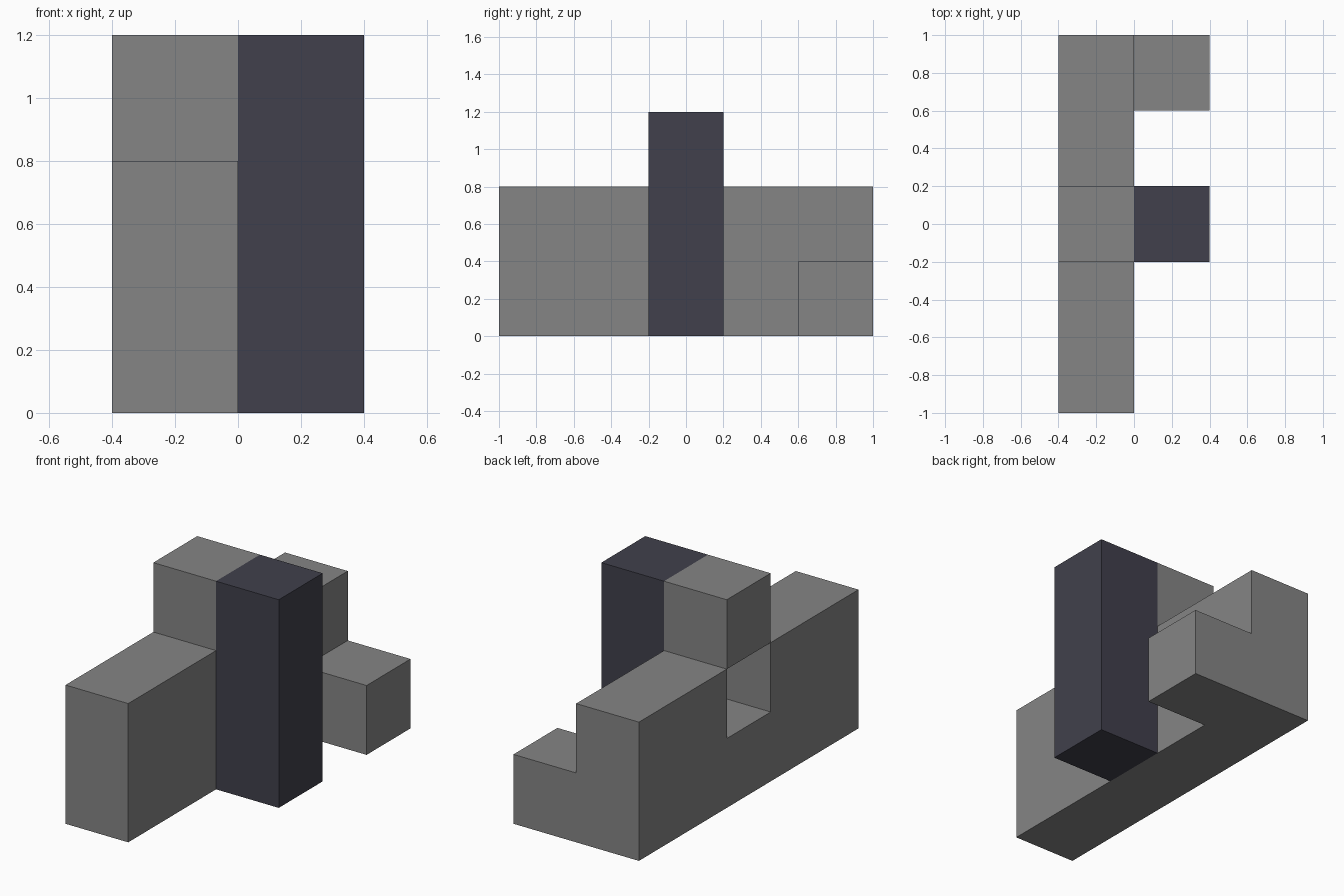
import bpy
import bmesh

cube = bpy.data.objects.get("Cube")
if cube:
    bpy.data.objects.remove(cube, do_unlink=True)


def make_material(name, rgb):
    mat = bpy.data.materials.new(name)
    mat.use_nodes = True
    color = (*rgb, 1.0)
    mat.diffuse_color = color
    mat.node_tree.nodes["Principled BSDF"].inputs["Base Color"].default_value = color
    return mat


def extrude_profile(name, profile, x_min, x_max, mat):
    """Extrude a closed (y, z) outline along x."""
    bm = bmesh.new()
    face = bm.faces.new([bm.verts.new((x_min, y, z)) for y, z in profile])
    result = bmesh.ops.extrude_face_region(bm, geom=[face])
    moved = [v for v in result["geom"] if isinstance(v, bmesh.types.BMVert)]
    bmesh.ops.translate(bm, verts=moved, vec=(x_max - x_min, 0, 0))
    bmesh.ops.recalc_face_normals(bm, faces=bm.faces)
    mesh = bpy.data.meshes.new(name)
    bm.to_mesh(mesh)
    bm.free()
    mesh.materials.append(mat)
    obj = bpy.data.objects.new(name, mesh)
    bpy.context.collection.objects.link(obj)
    return obj


def block(name, xs, ys, zs, mat):
    outline = [(ys[0], zs[0]), (ys[1], zs[0]), (ys[1], zs[1]), (ys[0], zs[1])]
    return extrude_profile(name, outline, *xs, mat)


grey = make_material("mid grey", (0.235, 0.235, 0.235))
dark = make_material("dark slate", (0.052, 0.051, 0.072))

U = 0.4      # block unit
H = U / 2    # half a unit

# Long wall with a notch in the middle of its top
wall = [(-1, 0), (1, 0), (1, 2 * U), (H, 2 * U), (H, U),
        (-H, U), (-H, 2 * U), (-1, 2 * U)]
extrude_profile("notched_wall", wall, -U, 0, grey)

# Raised block bridging the notch
block("bridge_block", (-U, 0), (-H, H), (2 * U, 3 * U), grey)

# Low foot at the back
block("back_foot", (0, U), (1 - U, 1), (0, U), grey)

# Tall dark column beside the notch
block("dark_column", (0, U), (-H, H), (0, 3 * U), dark)
